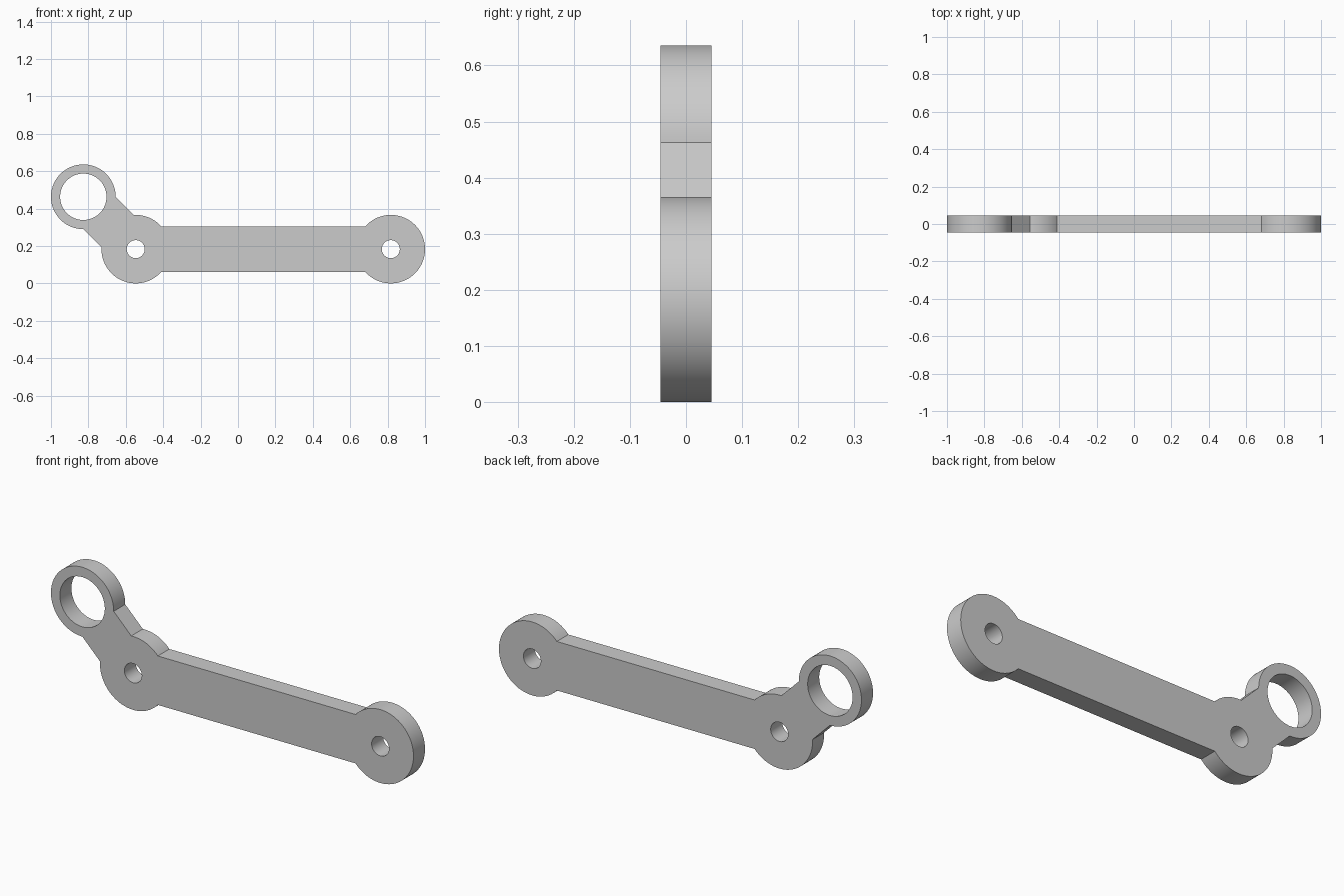
import bpy, bmesh, math
from mathutils import Matrix

cube = bpy.data.objects.get("Cube")
if cube:
    bpy.data.objects.remove(cube, do_unlink=True)

# Main dimensions
THICKNESS = 0.091
PAD_R, RING_R, HALF_WIDTH = 0.183, 0.173, 0.122
RING, NEAR_PAD, FAR_PAD = (-0.827, 0.463), (-0.547, 0.183), (0.817, 0.183)


def arc(centre, radius, start, end):
    """Points counter-clockwise along an arc, angles in degrees."""
    steps = max(8, round((end - start) / 4))
    angles = [math.radians(start + (end - start) * i / steps) for i in range(steps + 1)]
    return [(centre[0] + radius * math.cos(a), centre[1] + radius * math.sin(a)) for a in angles]


def add_loop(curve, points):
    spline = curve.splines.new('POLY')
    spline.points.add(len(points) - 1)
    for point, (x, z) in zip(spline.points, points):
        point.co = (x, z, 0, 1)
    spline.use_cyclic_u = True


# Outline: two round pads, straight bar, diagonal arm and ring
pad_gap = math.degrees(math.asin(HALF_WIDTH / PAD_R))
ring_gap = math.degrees(math.asin(HALF_WIDTH / RING_R))
outline = (arc(FAR_PAD, PAD_R, pad_gap - 180, 180 - pad_gap)
           + arc(NEAR_PAD, PAD_R, pad_gap, 135 - pad_gap)
           + arc(RING, RING_R, ring_gap - 45, 315 - ring_gap)
           + arc(NEAR_PAD, PAD_R, 135 + pad_gap, 360 - pad_gap))

profile = bpy.data.curves.new("link_profile", 'CURVE')
profile.dimensions = '2D'
profile.fill_mode = 'BOTH'
profile.extrude = THICKNESS / 2
add_loop(profile, outline)

# Ring opening and pin holes
for centre, radius in ((RING, 0.124), (NEAR_PAD, 0.048), (FAR_PAD, 0.048)):
    add_loop(profile, arc(centre, radius, 0, 360)[:-1])

# Turn the extruded profile into one clean solid standing upright
helper = bpy.data.objects.new("profile_helper", profile)
bpy.context.collection.objects.link(helper)
bpy.context.view_layer.update()
graph = bpy.context.evaluated_depsgraph_get()
mesh = bpy.data.meshes.new_from_object(helper.evaluated_get(graph))
bpy.data.objects.remove(helper, do_unlink=True)

bm = bmesh.new()
bm.from_mesh(mesh)
bmesh.ops.remove_doubles(bm, verts=bm.verts, dist=0.0001)
bmesh.ops.transform(bm, matrix=Matrix.Rotation(math.pi / 2, 4, 'X'), verts=bm.verts)
bmesh.ops.recalc_face_normals(bm, faces=bm.faces)
bm.to_mesh(mesh)
bm.free()

# Plain grey metal
grey = bpy.data.materials.new("light_grey")
grey.use_nodes = True
colour = (0.6, 0.6, 0.6, 1)
grey.diffuse_color = colour
grey.node_tree.nodes["Principled BSDF"].inputs["Base Color"].default_value = colour
mesh.materials.clear()
mesh.materials.append(grey)

link = bpy.data.objects.new("link_arm", mesh)
bpy.context.collection.objects.link(link)
bpy.ops.object.select_all(action='DESELECT')
link.select_set(True)
bpy.context.view_layer.objects.active = link
bpy.ops.object.shade_smooth_by_angle(angle=math.radians(25))
